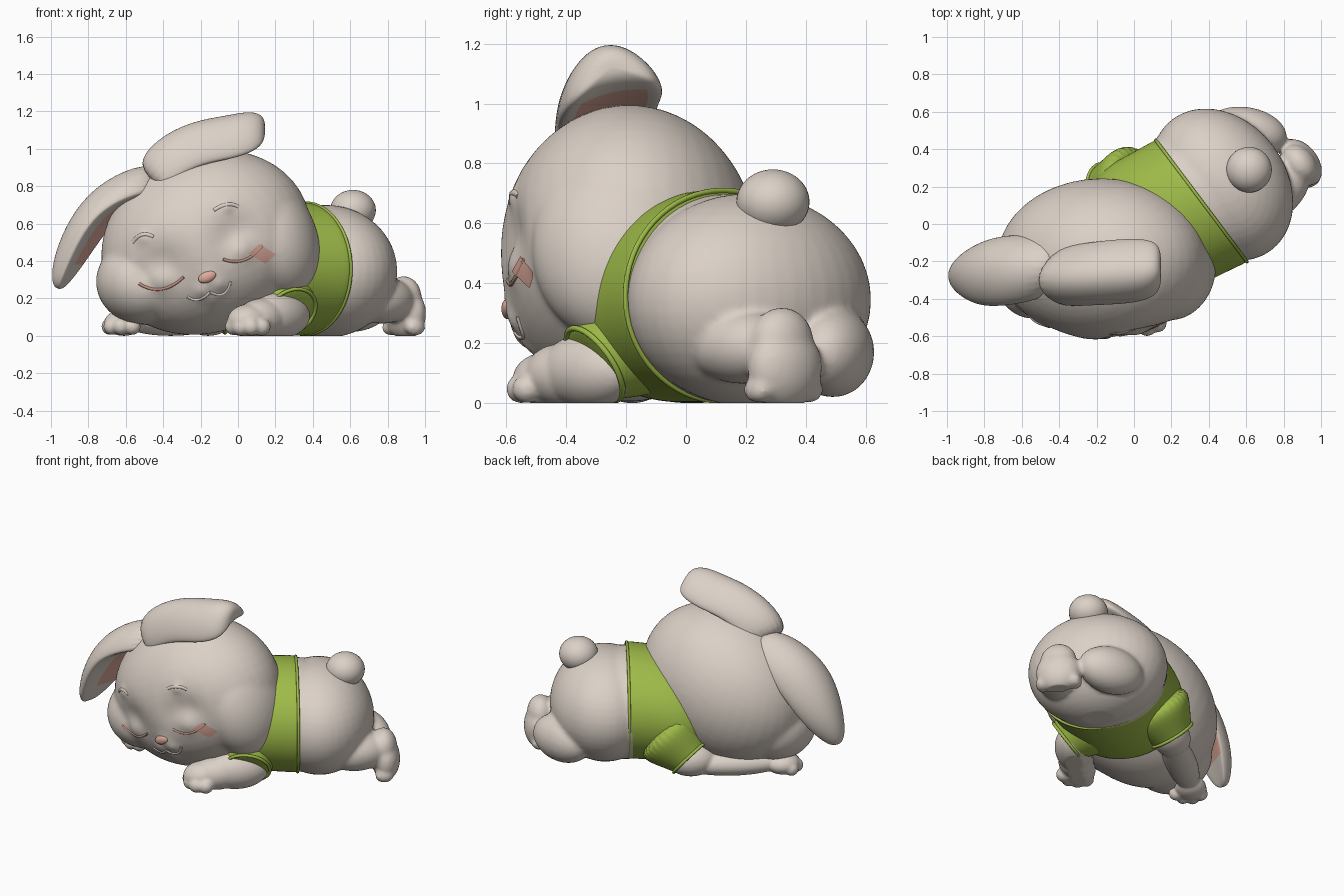
import bpy, bmesh, math
from mathutils import Vector, Matrix, Euler
from mathutils.bvhtree import BVHTree

if "Cube" in bpy.data.objects:
    bpy.data.objects.remove(bpy.data.objects["Cube"])


def material(name, rgb):
    m = bpy.data.materials.new(name)
    m.diffuse_color = (*rgb, 1)
    m.use_nodes = True
    m.node_tree.nodes["Principled BSDF"].inputs["Base Color"].default_value = m.diffuse_color
    return m


FUR = material("warm grey fur", (0.71, 0.635, 0.57))
GREEN = material("leaf green cloth", (0.34, 0.49, 0.065))
PINK = material("soft pink", (0.74, 0.41, 0.33))
LASH = material("rosy brown", (0.55, 0.29, 0.22))

AX = Vector((0.8, 0.6, 0))      # body axis, head to tail
SIDE = Vector((0.6, -0.8, 0))   # across the body
UP = Vector((0, 0, 1))
YAW = 36.87


def finish(name, bm, mats):
    me = bpy.data.meshes.new(name)
    bmesh.ops.recalc_face_normals(bm, faces=bm.faces[:])
    for f in bm.faces:
        f.smooth = True
    bm.to_mesh(me)
    bm.free()
    for m in mats:
        me.materials.append(m)
    ob = bpy.data.objects.new(name, me)
    bpy.context.collection.objects.link(ob)
    return ob


def bake(ob):
    """Apply modifiers / convert to mesh and keep the part above ground."""
    bpy.ops.object.select_all(action='DESELECT')
    ob.select_set(True)
    bpy.context.view_layer.objects.active = ob
    bpy.ops.object.convert(target='MESH')
    ob = bpy.context.view_layer.objects.active
    for v in ob.data.vertices:
        v.co.z = max(v.co.z, 0.0)
    for p in ob.data.polygons:
        p.use_smooth = True
    return ob


def blob(name, parts, mat, voxel=0.014, smooth=5):
    """Fuse ellipsoids (centre, radii, euler degrees) into one soft form."""
    bm = bmesh.new()
    for c, r, rot in parts:
        e = Euler([math.radians(a) for a in rot]).to_matrix().to_4x4()
        bmesh.ops.create_uvsphere(bm, u_segments=40, v_segments=24, radius=1,
                                  matrix=Matrix.Translation(c) @ e @ Matrix.Diagonal((*r, 1)))
    ob = finish(name, bm, [mat])
    if voxel:
        m = ob.modifiers.new("fuse", 'REMESH')
        m.mode, m.voxel_size = 'VOXEL', voxel
        s = ob.modifiers.new("soften", 'SMOOTH')
        s.factor, s.iterations = 0.5, smooth
    return bake(ob)


def skin(name, rings, mats, pick=None):
    """Skin closed rings of points; pick(i, j, rows) gives the material."""
    bm = bmesh.new()
    vs = [[bm.verts.new(p) for p in r] for r in rings]
    n = len(vs[0])
    for i in range(len(vs) - 1):
        for j in range(n):
            k = (j + 1) % n
            f = bm.faces.new((vs[i][j], vs[i][k], vs[i + 1][k], vs[i + 1][j]))
            f.material_index = pick(i, j, len(vs)) if pick else 0
    bm.faces.new(vs[0])
    bm.faces.new(vs[-1])
    ob = finish(name, bm, mats)
    ob.modifiers.new("soft", 'SUBSURF').levels = 2
    return bake(ob)


def ellipse(c, u, v, n=32):
    return [c + u * math.cos(2 * math.pi * i / n) + v * math.sin(2 * math.pi * i / n) for i in range(n)]


def tube(name, pts, r, mat, cyclic=False):
    cu = bpy.data.curves.new(name, 'CURVE')
    cu.dimensions, cu.bevel_depth, cu.bevel_resolution = '3D', r, 3
    cu.use_fill_caps = True
    sp = cu.splines.new('POLY')
    sp.points.add(len(pts) - 1)
    for p, q in zip(sp.points, pts):
        p.co = (*q, 1)
    sp.use_cyclic_u = cyclic
    cu.materials.append(mat)
    ob = bpy.data.objects.new(name, cu)
    bpy.context.collection.objects.link(ob)
    return bake(ob)


# Head, rolled to one side, with full cheeks
head = blob("head", [
    ((-0.17, -0.19, 0.5), (0.575, 0.435, 0.48), (0, -23, 0)),
    ((0.18, -0.22, 0.53), (0.24, 0.30, 0.35), (0, -23, 0)),
    ((-0.51, -0.25, 0.29), (0.25, 0.27, 0.23), (0, 0, 0)),
], FUR, smooth=16)

# Sculpted face: x, z, radius, push (positive is inward)
FACE = [(-0.41, 0.36, 0.13, 0.05), (0.0, 0.53, 0.13, 0.05),
        (-0.41, 0.30, 0.075, -0.035), (0.02, 0.47, 0.075, -0.035),
        (-0.19, 0.235, 0.045, -0.02), (-0.10, 0.265, 0.045, -0.02),
        (-0.15, 0.31, 0.05, -0.012), (-0.13, 0.19, 0.04, -0.015),
        (-0.51, 0.525, 0.035, -0.012), (-0.06, 0.69, 0.035, -0.012)]
for v in head.data.vertices:
    if v.co.y < -0.25:
        x, z = v.co.x, v.co.z
        v.co.y += sum(a * math.exp(-((x - cx) ** 2 + (z - cz) ** 2) / r ** 2) for cx, cz, r, a in FACE)
head.data.update()
bpy.context.view_layer.update()
tree = BVHTree.FromObject(head, bpy.context.evaluated_depsgraph_get())


def on_face(x, z, lift=0.0):
    hit = tree.ray_cast(Vector((x, -2, z)), Vector((0, 1, 0)))[0]
    return Vector((x, hit.y - lift, z))


def face_line(name, a, b, c, r, mat, lift=0.0):
    """Curved line through three face points."""
    a, b, c = Vector(a), Vector(b), Vector(c)
    mid = 2 * b - (a + c) / 2
    pts = []
    for i in range(17):
        t = i / 16
        p = a * (1 - t) ** 2 + mid * 2 * t * (1 - t) + c * t * t
        pts.append(on_face(p.x, p.y, lift))
    tube(name, pts, r, mat)


# Closed eyes, brows and mouth
face_line("left_eye_line", (-0.53, 0.28), (-0.41, 0.25), (-0.29, 0.315), 0.008, LASH, -0.002)
face_line("right_eye_line", (-0.08, 0.41), (0.03, 0.405), (0.13, 0.48), 0.008, LASH, -0.002)
face_line("left_brow", (-0.56, 0.50), (-0.51, 0.54), (-0.45, 0.53), 0.012, FUR, -0.008)
face_line("right_brow", (-0.13, 0.67), (-0.06, 0.70), (0.0, 0.69), 0.012, FUR, -0.008)
face_line("mouth_left", (-0.27, 0.21), (-0.21, 0.195), (-0.15, 0.235), 0.008, FUR, -0.002)
face_line("mouth_right", (-0.15, 0.235), (-0.08, 0.225), (-0.04, 0.29), 0.008, FUR, -0.002)
blob("nose", [(on_face(-0.165, 0.315, -0.005), (0.05, 0.02, 0.03), (0, -23, 0))], PINK, None)

# Blush plate laid on the cheek
bm = bmesh.new()
grid = [[bm.verts.new(on_face(0.085 + 0.09 * i / 8 + 0.028 * (j / 3 - 1),
                              0.465 - 0.055 * i / 8 + 0.026 * (j / 3 - 1), 0.005))
         for j in range(7)] for i in range(9)]
for i in range(8):
    for j in range(6):
        bm.faces.new((grid[i][j], grid[i + 1][j], grid[i + 1][j + 1], grid[i][j + 1]))
blush = finish("cheek_blush", bm, [PINK])
if blush.data.polygons[0].normal.y > 0:
    blush.data.flip_normals()


# Ears: cupped leaf shapes along a centre line, pink inside
def ear(name, path, widths, thicks, side, cup, belly, pink):
    path = [Vector(p) for p in path]
    side = Vector(side).normalized()
    rings, n = [], 24
    for i, p in enumerate(path):
        tan = path[min(i + 1, len(path) - 1)] - path[max(i - 1, 0)]
        nor = tan.cross(side).normalized()
        ring = []
        for j in range(n):
            a = 2 * math.pi * j / n
            s, c = math.sin(a), math.cos(a)
            depth = thicks[i] * s * (1 if s > 0 else belly)
            ring.append(p + side * widths[i] * c + nor * (depth - cup * widths[i] * c * c))
        rings.append(ring)
    skin(name, rings, [FUR, PINK],
         lambda i, j, rows: int(pink[0] <= j <= pink[1] and i < rows - 3))


ear("raised_ear",
    [(-0.48, -0.29, 0.84), (-0.38, -0.29, 0.97), (-0.22, -0.28, 1.055), (-0.05, -0.27, 1.085),
     (0.07, -0.26, 1.115), (0.13, -0.25, 1.13), (0.145, -0.25, 1.13)],
    [0.15, 0.17, 0.175, 0.18, 0.165, 0.12, 0.04], [0.10, 0.105, 0.10, 0.095, 0.09, 0.06, 0.02],
    (0, 1, 0.22), 0.5, 0.9, (15, 20))
ear("drooping_ear",
    [(-0.40, -0.24, 0.83), (-0.56, -0.24, 0.80), (-0.73, -0.24, 0.70), (-0.84, -0.24, 0.54),
     (-0.91, -0.25, 0.39), (-0.95, -0.27, 0.29), (-0.96, -0.27, 0.25)],
    [0.15, 0.19, 0.205, 0.185, 0.135, 0.08, 0.03], [0.10, 0.105, 0.10, 0.095, 0.08, 0.05, 0.02],
    (-0.3, -0.95, 0), 0.25, 0.6, (13, 18))


# Shirt body, skinned along the body axis: t, centre s, half width, centre z, half height
def shirt_ring(t, s, w, z, h):
    return ellipse(AX * t + SIDE * s + UP * z, SIDE * w, UP * h)


skin("shirt", [shirt_ring(*r) for r in [
    (-0.16, 0.06, 0.28, 0.29, 0.23), (-0.05, 0.06, 0.38, 0.315, 0.31),
    (0.08, 0.07, 0.405, 0.345, 0.345), (0.2, 0.09, 0.405, 0.355, 0.355), (0.33, 0.112, 0.41, 0.358, 0.358),
    (0.365, 0.118, 0.41, 0.358, 0.358), (0.37, 0.119, 0.38, 0.355, 0.33)]], [GREEN])
tube("shirt_hem", ellipse(AX * 0.362 + SIDE * 0.118 + UP * 0.358, SIDE * 0.406, UP * 0.352, 64),
     0.009, GREEN, True)


# Sleeves: flared tubes with a cuff, from centre and direction of the opening
def sleeve(name, c, n, r0):
    c, n = Vector(c), Vector(n).normalized()
    u = n.cross(UP).normalized()
    v = u.cross(n)
    skin(name, [ellipse(c - n * d, u * r, v * r) for d, r in
                ((0.26, r0), (0.1, 0.19), (0.02, 0.147), (0, 0.142), (-0.004, 0.11))], [GREEN])
    tube(name + "_cuff", ellipse(c, u * 0.142, v * 0.142, 40), 0.010, GREEN, True)


sleeve("right_sleeve", (0.285, -0.305, 0.13), (0.40, -0.78, -0.55), 0.24)
sleeve("left_sleeve", (-0.16, 0.18, 0.125), (-0.72, -0.1, -0.62), 0.26)

# Front arms with toes
blob("right_arm", [
    ((0.22, -0.32, 0.11), (0.2, 0.12, 0.125), (0, 0, 45)),
    ((0.13, -0.41, 0.095), (0.15, 0.11, 0.105), (0, 0, 43)),
    ((0.06, -0.465, 0.08), (0.125, 0.105, 0.09), (0, 0, 40))]
    + [(p, (0.05, 0.05, 0.048), (0, 0, 0)) for p in
       ((-0.02, -0.49, 0.05), (0.015, -0.53, 0.048), (0.07, -0.55, 0.048), (0.125, -0.53, 0.048))],
    FUR, 0.01, 5)
blob("left_arm", [
    ((-0.16, 0.17, 0.11), (0.16, 0.12, 0.11), (0, 0, 38)),
    ((-0.36, 0.02, 0.08), (0.34, 0.10, 0.08), (0, 0, 38)),
    ((-0.61, -0.18, 0.07), (0.11, 0.1, 0.07), (0, 0, 38))]
    + [(p, (0.045, 0.045, 0.045), (0, 0, 0)) for p in
       ((-0.685, -0.17, 0.05), (-0.675, -0.235, 0.05), (-0.625, -0.27, 0.05), (-0.565, -0.265, 0.05))],
    FUR, 0.01, 3)

# Rump, hind legs and feet
toes = [((0.885 - 0.6 * o, 0.325 + 0.8 * o, 0.045), (0.06, 0.042, 0.045), (0, 0, YAW))
        for o in (-0.105, -0.035, 0.035, 0.105)]
blob("rump_and_hind_legs", [
    ((0.47, 0.21, 0.345), (0.345, 0.44, 0.355), (0, 0, YAW)),
    ((0.36, 0.138, 0.35), (0.3, 0.4, 0.348), (0, 0, YAW)),
    ((0.77, 0.19, 0.19), (0.21, 0.14, 0.125), (0, 0, 48)),
    ((0.885, 0.32, 0.205), (0.085, 0.115, 0.115), (0, 0, YAW)),
    ((0.895, 0.33, 0.12), (0.09, 0.14, 0.14), (0, 0, YAW)),
    ((0.6, 0.49, 0.17), (0.22, 0.135, 0.15), (0, 0, -10))] + toes, FUR, 0.013, 8)

# Tail
blob("tail", [((0.615, 0.29, 0.672), (0.122, 0.122, 0.108), (0, 0, 0))], FUR, None)
